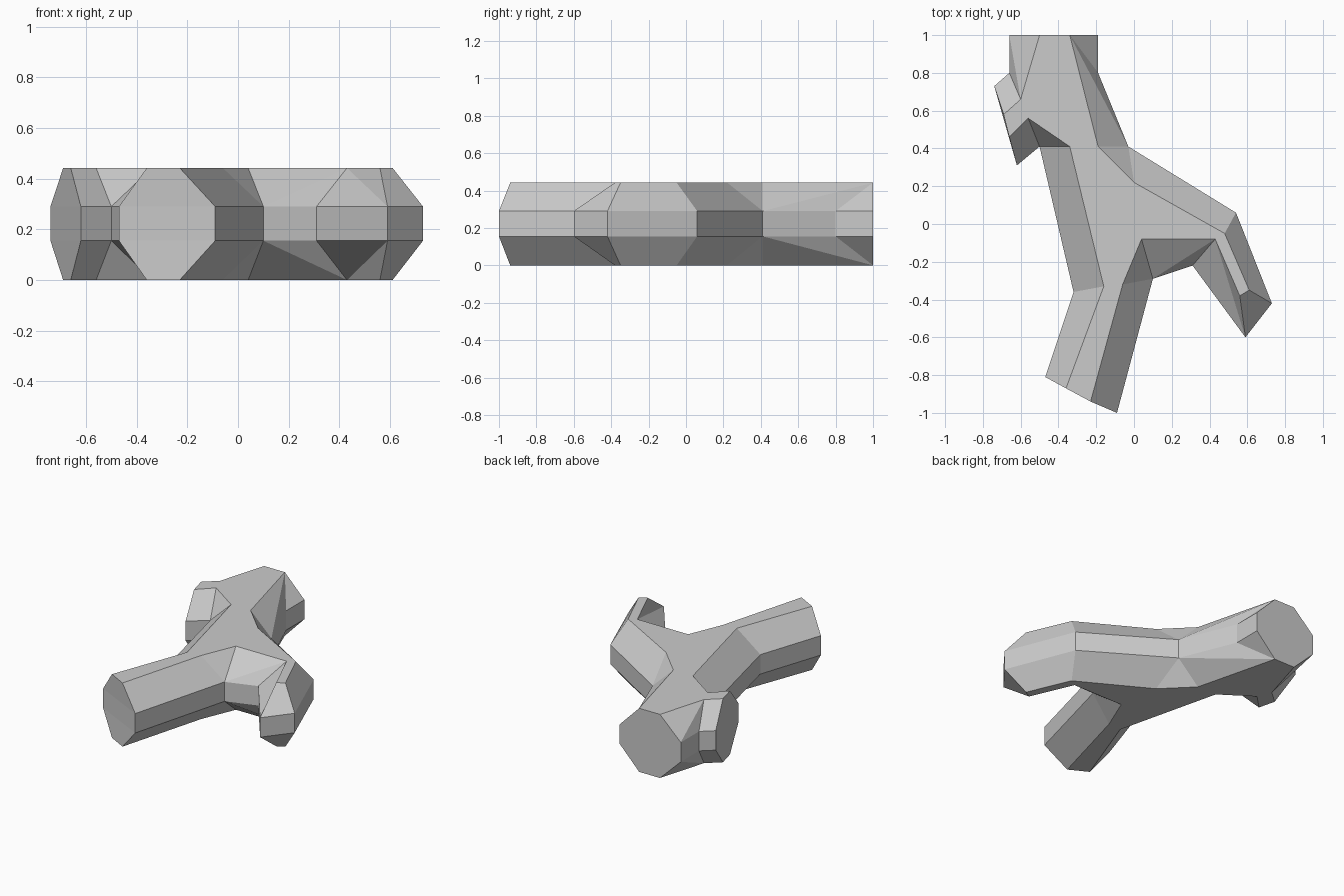
import bpy
import bmesh

default_cube = bpy.data.objects.get("Cube")
if default_cube:
    bpy.data.objects.remove(default_cube, do_unlink=True)

# Heights of the vertical side band and of the flat top
BAND_LOW, BAND_HIGH, TOP = 0.155, 0.29, 0.442

# Rim points as (widest outline, flat-top outline); repeated points make triangles
trunk_right = [
    ((-0.66, 1.0), (-0.50, 1.0)), ((-0.19, 1.0), (-0.34, 1.0)),
    ((-0.19, 0.80), (-0.34, 1.0)), ((-0.03, 0.41), (-0.34, 1.0)),
    ((-0.03, 0.41), (-0.19, 0.41)), ((-0.03, 0.41), (0.0, 0.22)),
]
bent_branch = [
    ((0.54, 0.06), (0.48, -0.05)), ((0.73, -0.42), (0.61, -0.35)),
    ((0.59, -0.60), (0.56, -0.38)), ((0.59, -0.60), (0.43, -0.08)),
    ((0.31, -0.22), (0.43, -0.08)), ((0.10, -0.29), (0.43, -0.08)),
]
front_branch = [
    ((0.10, -0.29), (0.04, -0.08)), ((0.10, -0.29), (-0.06, -0.32)),
    ((-0.09, -1.0), (-0.23, -0.94)), ((-0.47, -0.81), (-0.36, -0.87)),
    ((-0.32, -0.36), (-0.16, -0.33)),
]
side_stub = [
    ((-0.50, 0.41), (-0.34, 0.41)), ((-0.50, 0.41), (-0.56, 0.56)),
    ((-0.62, 0.31), (-0.66, 0.46)), ((-0.74, 0.73), (-0.69, 0.58)),
    ((-0.66, 0.80), (-0.60, 0.66)), ((-0.66, 1.0), (-0.60, 0.66)),
]
rim = trunk_right + bent_branch + front_branch + side_stub

bark = bpy.data.materials.new("grey")
bark.use_nodes = True
grey = (0.6, 0.6, 0.6, 1.0)
bark.diffuse_color = grey
bark.node_tree.nodes["Principled BSDF"].inputs["Base Color"].default_value = grey

bm = bmesh.new()
made = {}


def vert(point, z):
    """Return the shared vertex at this point and height."""
    key = (*point, z)
    if key not in made:
        made[key] = bm.verts.new(key)
    return made[key]


def face(corners):
    """Add a face, dropping repeated corners."""
    unique = list(dict.fromkeys(corners))
    if len(unique) > 2:
        return bm.faces.new(unique)


# Side band and the chamfers above and below it
for (outer_a, inner_a), (outer_b, inner_b) in zip(rim, rim[1:] + rim[:1]):
    if outer_a != outer_b:
        face([vert(outer_a, BAND_LOW), vert(outer_b, BAND_LOW),
              vert(outer_b, BAND_HIGH), vert(outer_a, BAND_HIGH)])
    for band, flat in ((BAND_HIGH, TOP), (BAND_LOW, 0.0)):
        face([vert(outer_a, band), vert(outer_b, band),
              vert(inner_b, flat), vert(inner_a, flat)])

# Flat top and bottom
caps = [face([vert(inner, z) for _, inner in rim]) for z in (TOP, 0.0)]
bmesh.ops.recalc_face_normals(bm, faces=bm.faces)
bmesh.ops.triangulate(bm, faces=caps)

mesh = bpy.data.meshes.new("forked_branch")
bm.to_mesh(mesh)
bm.free()
mesh.materials.append(bark)
branch = bpy.data.objects.new("forked_branch", mesh)
bpy.context.collection.objects.link(branch)
